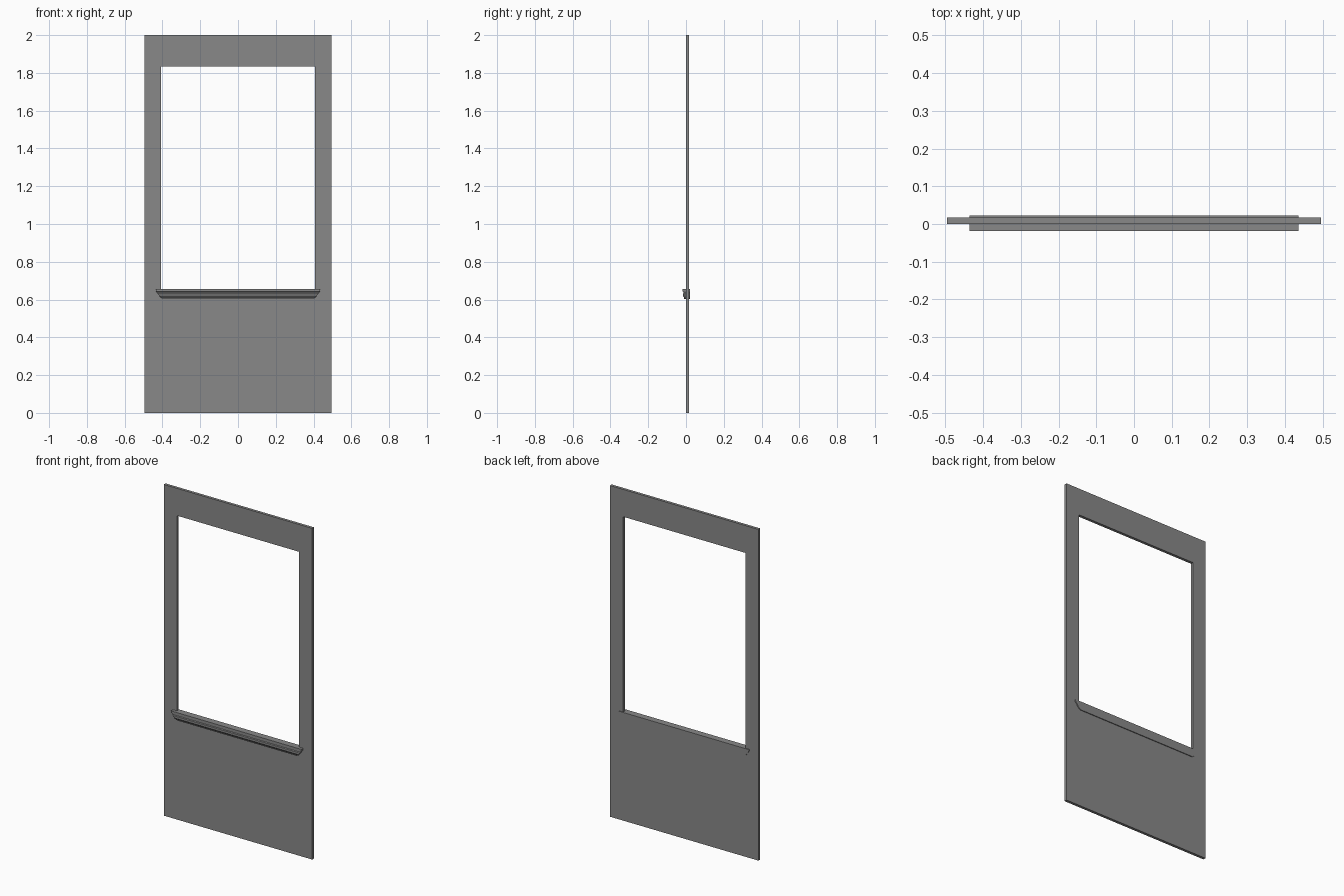
import bpy
import bmesh

cube = bpy.data.objects.get("Cube")
if cube:
    bpy.data.objects.remove(cube, do_unlink=True)

grey = bpy.data.materials.new("plain grey")
grey.use_nodes = True
colour = (0.25, 0.25, 0.25, 1)
grey.diffuse_color = colour
grey.node_tree.nodes["Principled BSDF"].inputs["Base Color"].default_value = colour


def finish(name, bm):
    bmesh.ops.recalc_face_normals(bm, faces=bm.faces[:])
    mesh = bpy.data.meshes.new(name)
    bm.to_mesh(mesh)
    bm.free()
    mesh.materials.append(grey)
    obj = bpy.data.objects.new(name, mesh)
    bpy.context.collection.objects.link(obj)


def rectangle(x0, x1, z0, z1):
    return [(x0, z0), (x1, z0), (x1, z1), (x0, z1)]


# Wall panel: mitred frame around the window opening
FRONT, BACK = 0.0, 0.017
bm = bmesh.new()
outer = rectangle(-0.496, 0.496, 0, 2)
inner = rectangle(-0.408, 0.408, 0.655, 1.835)
rings = [[bm.verts.new((x, y, z)) for x, z in loop]
         for loop, y in ((outer, FRONT), (inner, FRONT), (inner, BACK), (outer, BACK))]
for a, b in zip(rings, rings[1:] + rings[:1]):
    for i in range(4):
        j = (i + 1) % 4
        bm.faces.new((a[i], a[j], b[j], b[i]))
finish("wall_panel", bm)

# Moulded sill: front depth, height and half width of each step
steps = [(-0.018, 0.656, 0.436), (-0.018, 0.643, 0.434), (-0.012, 0.640, 0.432),
         (-0.012, 0.634, 0.427), (-0.016, 0.630, 0.424), (-0.016, 0.618, 0.416),
         (-0.010, 0.610, 0.409), (-0.010, 0.604, 0.400)]
SILL_BACK = 0.022
bm = bmesh.new()
rings = [[bm.verts.new(co) for co in ((-w, y, z), (w, y, z), (w, SILL_BACK, z), (-w, SILL_BACK, z))]
         for y, z, w in steps]
for a, b in zip(rings, rings[1:]):
    for i in range(4):
        j = (i + 1) % 4
        bm.faces.new((a[i], a[j], b[j], b[i]))
bm.faces.new(rings[0])
bm.faces.new(rings[-1])
finish("window_sill", bm)
